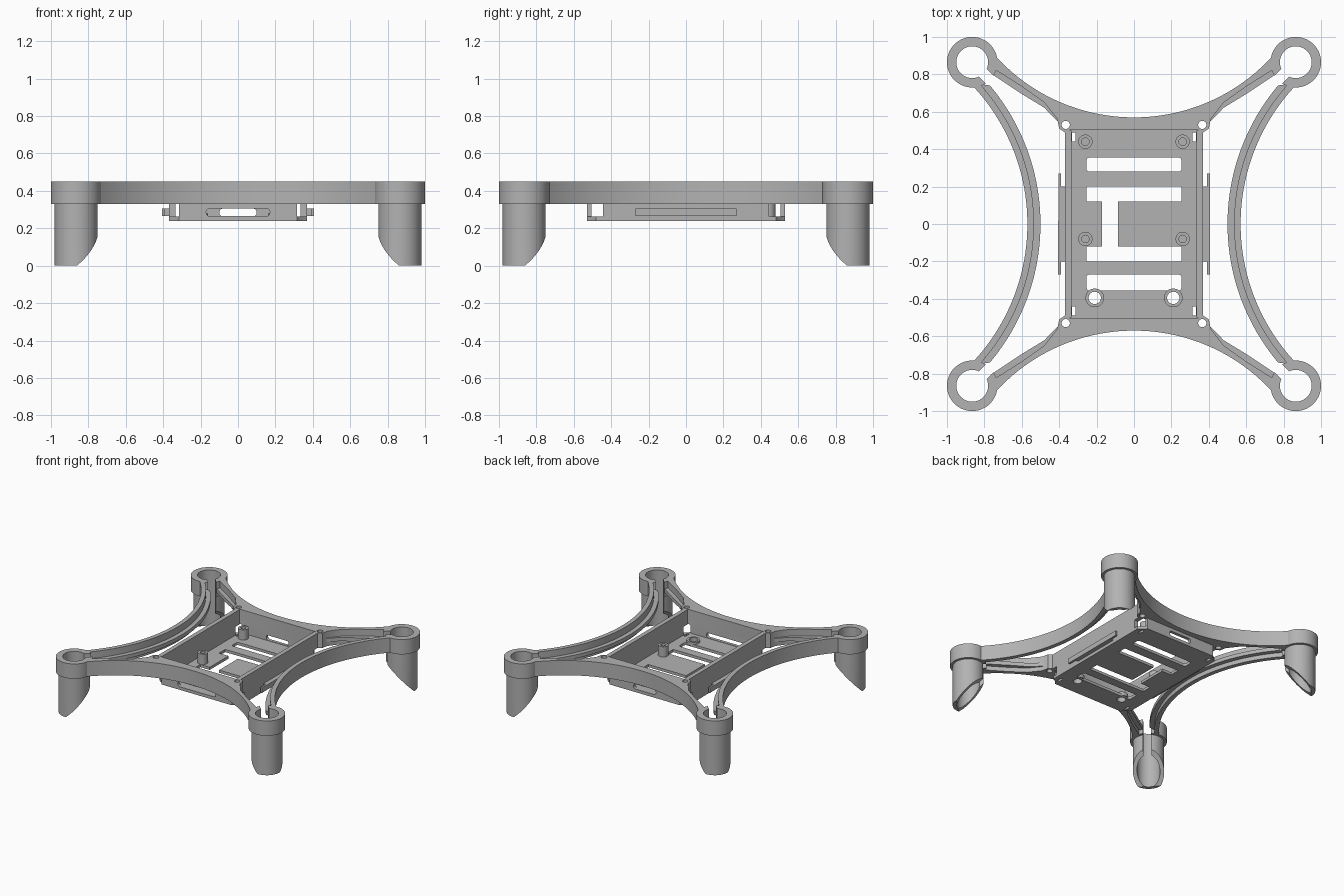
import bpy, bmesh
from math import sin, cos, pi, sqrt, asin
from mathutils import Matrix, Vector

if "Cube" in bpy.data.objects:
    bpy.data.objects.remove(bpy.data.objects["Cube"])

grey = bpy.data.materials.new("matte grey")
grey.use_nodes = True
grey.diffuse_color = (0.45, 0.45, 0.45, 1)
grey.node_tree.nodes["Principled BSDF"].inputs["Base Color"].default_value = grey.diffuse_color
parts = []


def prism(name, loops, z0, z1, matrix=Matrix()):
    """Extrude closed outlines (inner loops become holes) from z0 to z1."""
    curve = bpy.data.curves.new(name, 'CURVE')
    curve.dimensions, curve.fill_mode = '2D', 'BOTH'
    curve.extrude = (z1 - z0) / 2
    for loop in loops:
        s = curve.splines.new('POLY')
        s.points.add(len(loop) - 1)
        for p, (x, y) in zip(s.points, loop):
            p.co = (x, y, 0, 1)
        s.use_cyclic_u = True
    temp = bpy.data.objects.new("temp", curve)
    bpy.context.collection.objects.link(temp)
    deps = bpy.context.evaluated_depsgraph_get()
    mesh = bpy.data.meshes.new_from_object(temp.evaluated_get(deps))
    bpy.data.objects.remove(temp)
    bm = bmesh.new()
    bm.from_mesh(mesh)
    bmesh.ops.remove_doubles(bm, verts=bm.verts, dist=1e-5)
    bmesh.ops.recalc_face_normals(bm, faces=bm.faces)
    bm.to_mesh(mesh)
    bm.free()
    mesh.transform(matrix @ Matrix.Translation((0, 0, (z0 + z1) / 2)))
    mesh.materials.clear()
    mesh.materials.append(grey)
    ob = bpy.data.objects.new(name, mesh)
    bpy.context.collection.objects.link(ob)
    parts.append(ob)
    return ob


def turn(a):
    return Matrix.Rotation(a, 4, 'Z')


def arc(cx, cy, r, a0, a1, n=40):
    return [(cx + r * cos(a0 + (a1 - a0) * i / n), cy + r * sin(a0 + (a1 - a0) * i / n))
            for i in range(n + 1)]


def circle(cx, cy, r, n=32):
    return arc(cx, cy, r, 0, 2 * pi, n)[:-1]


def rect(x0, x1, y0, y1):
    return [(x0, y0), (x1, y0), (x1, y1), (x0, y1)]


def rounded(x0, x1, y0, y1, r=0.018):
    corners = [(x1 - r, y1 - r), (x0 + r, y1 - r), (x0 + r, y0 + r), (x1 - r, y0 + r)]
    return [p for i, (x, y) in enumerate(corners)
            for p in arc(x, y, r, i * pi / 2, (i + 1) * pi / 2, 6)]


def mirror_x(points):
    return [(-x, y) for x, y in reversed(points)]


# Motor rings and legs: split tubes with the slot facing the centre
HUB, BORE, SLOT = 0.865, 0.085, 0.03


def split_tube(r):
    a, b = asin(SLOT / r), asin(SLOT / BORE)
    return arc(0, 0, r, a, 2 * pi - a, 64) + arc(0, 0, BORE, 2 * pi - b, b, 64)


for i, side in enumerate(("back_left", "back_right", "front_right", "front_left")):
    place = turn(i * pi / 2) @ Matrix.Translation((HUB, HUB, 0)) @ turn(-3 * pi / 4)
    prism("motor_ring_" + side, [split_tube(0.135)], 0.33, 0.45, place)
    leg = prism("leg_" + side, [split_tube(0.115)], 0, 0.34)
    # Slanted foot
    bm = bmesh.new()
    bm.from_mesh(leg.data)
    cut = bmesh.ops.bisect_plane(bm, geom=bm.verts[:] + bm.edges[:] + bm.faces[:],
                                 plane_co=Vector((0, 0, 0.085)),
                                 plane_no=Vector((-1.07, 0, 1)), clear_inner=True)
    edges = [e for e in cut["geom_cut"] if isinstance(e, bmesh.types.BMEdge)]
    bmesh.ops.triangle_fill(bm, edges=edges, use_beauty=True)
    bmesh.ops.recalc_face_normals(bm, faces=bm.faces)
    bm.to_mesh(leg.data)
    bm.free()
    leg.data.transform(place)

# Arms, walls and rails, made for one end or side and turned half way for the other
LEDGE = (0.365, 0.395)
inner = [(0.75, 0.83), (0.6, 0.735), (0.48, 0.65), (0.41, 0.56),
         (0.40, 0.51), (0.37, 0.49), (0.335, 0.505)]
sweep = asin(0.74)
end_frame = arc(0, 1.57, 1.0, -pi / 2 - sweep, -pi / 2 + sweep, 64) + inner + mirror_x(inner)
screw_holes = [circle(s * 0.365, 0.53, 0.022) for s in (1, -1)]
end_ledge = [(0.755, 0.835), (0.6, 0.74), (0.48, 0.655), (0.405, 0.565),
             (0.41, 0.55), (0.48, 0.622), (0.6, 0.695), (0.757, 0.80)]
R = 1.08
side_wall = arc(1.65, 0, R, pi - 0.76, pi + 0.76, 64) + \
    arc(1.65, 0, R + 0.035, pi + 0.76, pi - 0.76, 64)
side_ledge = arc(1.65, 0, R + 0.03, pi - 0.74, pi + 0.74, 64) + \
    arc(1.65, 0, R + 0.07, pi + 0.70, pi - 0.70, 64)
rail = [(0.36, -0.2), (0.39, -0.2), (0.39, -0.27), (0.405, -0.27),
        (0.405, 0.27), (0.39, 0.27), (0.39, 0.2), (0.36, 0.2)]
upright = Matrix.Rotation(pi / 2, 4, 'X')

for end, side, angle, half in (("back", "left", 0, 0.1), ("front", "right", pi, 0.17)):
    m = turn(angle)
    prism(end + "_arm_frame", [end_frame] + screw_holes, 0.33, 0.45, m)
    for s, loop in (("a", end_ledge), ("b", mirror_x(end_ledge))):
        prism(f"{end}_arm_ledge_{s}", [loop], *LEDGE, m)
    prism(end + "_wall", [rect(-0.315, 0.315, 0.24, 0.34),
                          rounded(-half, half, 0.265, 0.305)],
          0.505, 0.53, turn(angle + pi) @ upright)
    prism(side + "_arm_wall", [side_wall], 0.33, 0.45, m)
    prism(side + "_arm_ledge", [side_ledge], *LEDGE, m)
    prism(side + "_tray_wall", [rect(0.335, 0.37, -0.445, 0.445)], 0.24, 0.45, m)
    prism(side + "_tray_wall_top", [rect(0.335, 0.37, -0.5, 0.5)], 0.33, 0.45, m)
    prism(side + "_rail", [rail], 0.265, 0.305, m)

# Tray floor with vents, corner openings and screw holes
corner = [(0.37, 0.48), (0.335, 0.505), (0.315, 0.53)]
floor = corner + mirror_x(corner) + [(-x, -y) for x, y in corner] + \
    [(-x, -y) for x, y in mirror_x(corner)]
vent = [(-0.255, 0.12), (-0.17, 0.12), (-0.17, -0.12), (-0.255, -0.12), (-0.255, -0.2),
        (0.255, -0.2), (0.255, -0.12), (-0.085, -0.12), (-0.085, 0.12), (0.255, 0.12),
        (0.255, 0.2), (-0.255, 0.2)]
cuts = [vent, rounded(-0.255, 0.255, 0.28, 0.355), rounded(-0.255, 0.255, -0.355, -0.27)]
cuts += [rect(x - 0.01, x + 0.01, y - 0.025, y + 0.025)
         for x in (-0.322, 0.322) for y in (-0.465, 0.465)]
cuts += [circle(x, -0.395, 0.033) for x in (-0.21, 0.21)]
prism("tray_floor", [floor] + cuts, 0.24, 0.262)

# Board posts and screw collars
for x in (-0.26, 0.26):
    for y in (0.44, -0.08):
        prism("board_post", [circle(x, y, 0.038), circle(x, y, 0.02)], 0.25, 0.345)
for x in (-0.21, 0.21):
    prism("screw_collar", [circle(x, -0.395, 0.05), circle(x, -0.395, 0.033)], 0.25, 0.28)

# Smooth curved faces, keep hard edges
bpy.ops.object.select_all(action='DESELECT')
for ob in parts:
    ob.select_set(True)
bpy.context.view_layer.objects.active = parts[0]
bpy.ops.object.shade_smooth_by_angle(angle=pi / 6)
